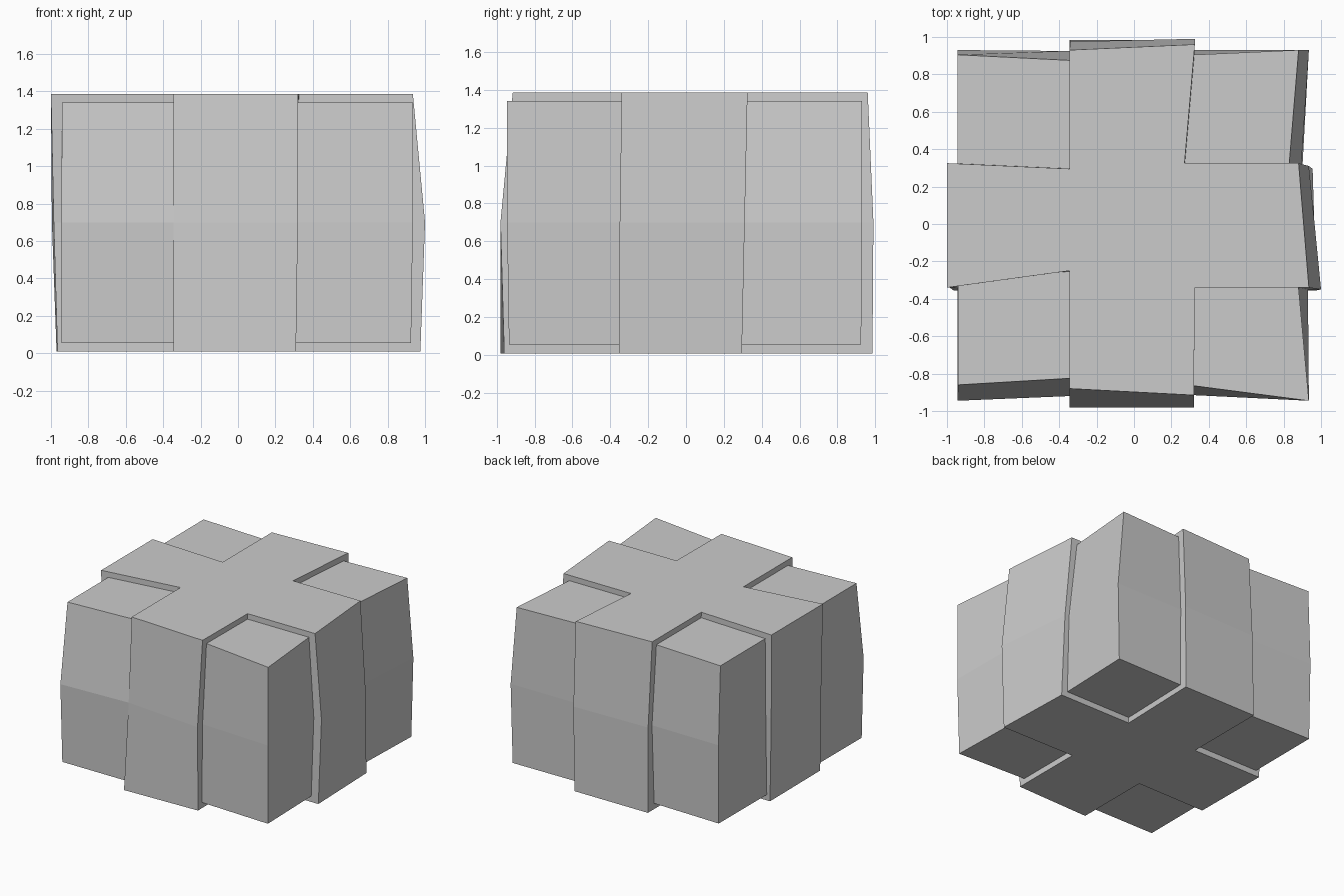
import bpy, bmesh

if "Cube" in bpy.data.objects:
    bpy.data.objects.remove(bpy.data.objects["Cube"])

grey = bpy.data.materials.new("plain_grey")
grey.diffuse_color = (0.6, 0.6, 0.6, 1)
grey.use_nodes = True
grey.node_tree.nodes["Principled BSDF"].inputs["Base Color"].default_value = grey.diffuse_color


def loft(name, heights, rings):
    """Stack flat outlines into a closed, flat-shaded solid."""
    bm = bmesh.new()
    loops = [[bm.verts.new((x, y, z)) for x, y in ring]
             for z, ring in zip(heights, rings)]
    bm.faces.new(loops[0][::-1])
    bm.faces.new(loops[-1])
    n = len(loops[0])
    for low, high in zip(loops, loops[1:]):
        for i in range(n):
            j = (i + 1) % n
            bm.faces.new((low[i], low[j], high[j], high[i]))
    bmesh.ops.recalc_face_normals(bm, faces=bm.faces)
    mesh = bpy.data.meshes.new(name)
    bm.to_mesh(mesh)
    bm.free()
    mesh.materials.append(grey)
    ob = bpy.data.objects.new(name, mesh)
    bpy.context.collection.objects.link(ob)
    return ob


# Uneven box: bottom, bulging middle, top (counter-clockwise from front left)
box = loft("strapped_box", (0.055, 0.7, 1.34), (
    ((-.945, -.92), (-.345, -.92), (.32, -.91), (.925, -.935), (.91, -.34),
     (.9, .295), (.92, .925), (.325, .92), (-.345, .905), (-.94, .92)),
    ((-.945, -.945), (-.345, -.92), (.32, -.915), (.935, -.945), (.93, -.34),
     (.895, .325), (.935, .93), (.325, .93), (-.345, .925), (-.945, .93)),
    ((-.94, -.86), (-.345, -.825), (.32, -.865), (.935, -.945), (.88, -.34),
     (.83, .325), (.88, .93), (.325, .905), (-.345, .875), (-.945, .905))))

# Crossed straps wrapping every side
straps = loft("crossed_straps", (0.008, 0.7, 1.385), (
    ((-.345, -.98), (.31, -.96), (.31, -.35), (.975, -.355), (.955, .295), (.3, .295),
     (.32, .985), (-.345, .985), (-.345, .3), (-.97, .3), (-.965, -.355), (-.345, -.35)),
    ((-.345, -.92), (.32, -.98), (.32, -.34), (1, -.35), (.935, .31), (.3, .31),
     (.325, .99), (-.34, .975), (-.345, .31), (-.995, .32), (-.985, -.34), (-.345, -.32)),
    ((-.345, -.88), (.32, -.915), (.325, -.34), (.935, -.34), (.88, .325), (.27, .325),
     (.325, .96), (-.345, .93), (-.345, .295), (-1, .325), (-1, -.34), (-.345, -.25))))

# Merge straps and box into one clean shell
union = box.modifiers.new("join_straps", 'BOOLEAN')
union.operation = 'UNION'
union.solver = 'EXACT'
union.object = straps
bpy.context.view_layer.objects.active = box
box.select_set(True)
bpy.ops.object.modifier_apply(modifier=union.name)
bpy.data.objects.remove(straps)
